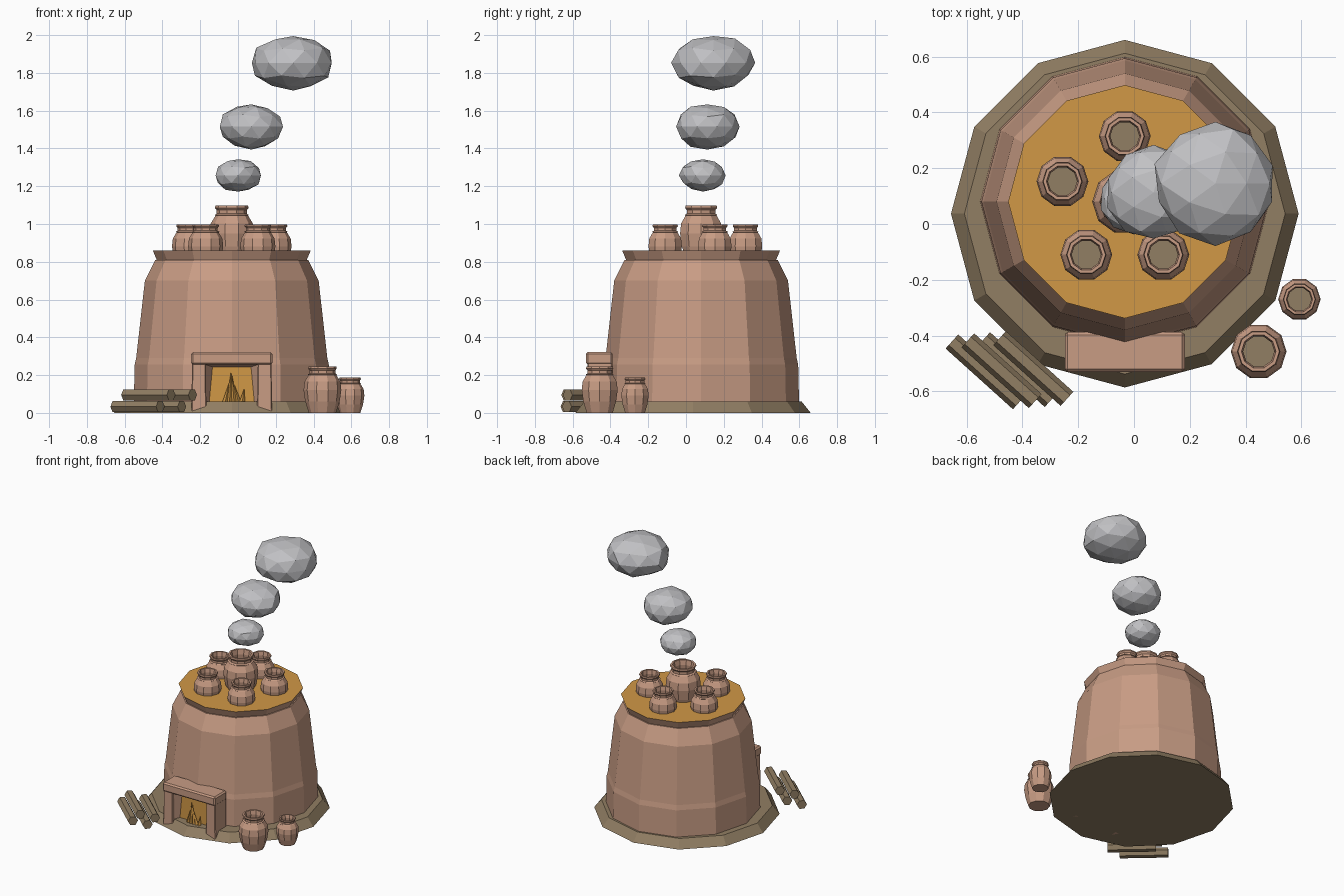
import bpy, bmesh, math, random
from mathutils import Vector, Matrix

random.seed(4)
cube = bpy.data.objects.get("Cube")
if cube:
    bpy.data.objects.remove(cube)


def material(name, *srgb):
    lin = [(c / 255 / 12.92) if c < 11 else ((c / 255 + 0.055) / 1.055) ** 2.4 for c in srgb]
    m = bpy.data.materials.new(name)
    m.use_nodes = True
    m.diffuse_color = (*lin, 1)
    bsdf = m.node_tree.nodes["Principled BSDF"]
    bsdf.inputs["Base Color"].default_value = (*lin, 1)
    bsdf.inputs["Roughness"].default_value = 0.9
    return m


CLAY = material("clay", 200, 156, 132)
OLIVE = material("olive_brown", 145, 126, 99)
AMBER = material("amber", 209, 152, 70)
SMOKE = material("smoke_grey", 193, 193, 196)


def finish(name, bm, *mats, loc=(0, 0, 0)):
    bmesh.ops.recalc_face_normals(bm, faces=bm.faces)
    mesh = bpy.data.meshes.new(name)
    bm.to_mesh(mesh)
    bm.free()
    for m in mats:
        mesh.materials.append(m)
    ob = bpy.data.objects.new(name, mesh)
    ob.location = loc
    bpy.context.collection.objects.link(ob)
    return ob


def lathe(name, profile, sides, loc, *mats, rule=None):
    """Spin (radius, height) points into a capped solid."""
    bm = bmesh.new()
    rings = []
    for r, z in profile:
        rings.append([bm.verts.new((r * math.cos(a), r * math.sin(a), z))
                      for a in (math.tau * i / sides for i in range(sides))])
    for low, high in zip(rings, rings[1:]):
        for i in range(sides):
            j = (i + 1) % sides
            bm.faces.new((low[i], low[j], high[j], high[i]))
    bm.faces.new(rings[0][::-1])
    cap = bm.faces.new(rings[-1])
    if rule:
        cap.material_index = rule
    return finish(name, bm, *mats, loc=loc)


def box(name, lo, hi, mat, bevel=0.0, flare=0.0):
    lo, hi = Vector(lo), Vector(hi)
    bm = bmesh.new()
    bmesh.ops.create_cube(bm, size=1)
    for v in bm.verts:
        if v.co.z < 0:
            v.co.x *= 1 + flare
        v.co = Vector(c * s for c, s in zip(v.co, hi - lo)) + (lo + hi) / 2
    if bevel:
        bmesh.ops.bevel(bm, geom=bm.edges[:], offset=bevel, segments=1, affect='EDGES')
    return finish(name, bm, mat)


# Kiln: ground slab and twelve-sided body with an amber top
CX, CY = -0.033, 0.08
lathe("ground_slab", [(0.623, 0), (0.575, 0.06)], 12, (CX, 0.037, 0), OLIVE)
lathe("kiln_body", [(0.519, 0.03), (0.514, 0.255), (0.506, 0.29), (0.46, 0.70),
                    (0.405, 0.81), (0.397, 0.81), (0.418, 0.86)],
      12, (CX, CY, 0), CLAY, AMBER, rule=1)

# Fire mouth: legs, lintel, splayed reveal, glowing back
for side, name in ((-1, "left_leg"), (1, "right_leg")):
    mid = CX + side * -0.174
    box("hearth_" + ("left_leg" if side < 0 else "right_leg"),
        (mid - 0.036, -0.522, 0), (mid + 0.036, -0.39, 0.27), CLAY, 0.005, 0.12)
box("hearth_lintel", (CX - 0.215, -0.53, 0.255), (CX + 0.215, -0.388, 0.322), CLAY, 0.01)

bm = bmesh.new()
outer = [(-0.14, 0.03), (-0.14, 0.256), (0.14, 0.256), (0.14, 0.03)]
inner = [(-0.122, 0.03), (-0.102, 0.243), (0.102, 0.243), (0.122, 0.03)]
front = [bm.verts.new((x, -0.505, z)) for x, z in outer]
back = [bm.verts.new((x, -0.46, z)) for x, z in inner]
for i in range(3):
    bm.faces.new((front[i], front[i + 1], back[i + 1], back[i]))
bm.faces.new(back).material_index = 1
finish("hearth_opening", bm, CLAY, AMBER, loc=(CX, 0, 0))

# Flames: slim leaning spikes
for x, lean, h in ((-0.035, 0.02, 0.10), (-0.012, 0.008, 0.16), (0.012, -0.01, 0.14),
                   (0.035, -0.02, 0.09), (0.055, 0.01, 0.07)):
    bm = bmesh.new()
    bmesh.ops.create_cone(bm, cap_ends=True, segments=4, radius1=0.016, radius2=0.001, depth=h)
    for v in bm.verts:
        v.co.z += h / 2
        v.co.x += lean * v.co.z / h
    finish("flame", bm, AMBER, loc=(CX + x, -0.485, 0.055))


# Pots: bulging body, necked collar, open mouth with an olive floor
def pot(name, x, y, z, s):
    shape = [(0.072, 0), (0.091, 0.06), (0.1, 0.12), (0.095, 0.165), (0.074, 0.2),
             (0.078, 0.203), (0.068, 0.209), (0.068, 0.225), (0.076, 0.235), (0.074, 0.245),
             (0.062, 0.245), (0.056, 0.215), (0.06, 0.18)]
    lathe(name, [(r * s, h * s) for r, h in shape], 10, (x, y, z), CLAY, OLIVE, rule=1)


pot("top_pot_centre", CX, CY, 0.81, 1.17)
for i in range(5):
    a = math.radians(90 + 72 * i)
    pot("top_pot", CX + 0.235 * math.cos(a), CY + 0.235 * math.sin(a), 0.77, 0.93)
pot("ground_pot_large", 0.447, -0.457, 0, 1.0)
pot("ground_pot_small", 0.593, -0.27, 0, 0.76)

# Log pile: two below, two above
turn = Matrix.Rotation(math.radians(-42), 4, 'Z') @ Matrix.Rotation(math.pi / 2, 4, 'Y')
for i in range(4):
    bm = bmesh.new()
    bmesh.ops.create_cone(bm, cap_ends=True, segments=6, radius1=0.034, radius2=0.034,
                          depth=0.325, matrix=turn)
    finish("log", bm, OLIVE, loc=(-0.532 + 0.057 * i, -0.53 + 0.004 * i, 0.033 + 0.062 * (i % 2)))

# Smoke: three growing faceted puffs
for x, y, z, r, h in ((0, 0.09, 1.257, 0.125, 0.088), (0.07, 0.113, 1.515, 0.173, 0.121),
                      (0.292, 0.145, 1.853, 0.223, 0.149)):
    bm = bmesh.new()
    bmesh.ops.create_icosphere(bm, subdivisions=2, radius=1)
    for v in bm.verts:
        v.co *= random.uniform(0.95, 1.03)
        v.co.z = max(-1, min(1, v.co.z))
        v.co = Vector((v.co.x * r, v.co.y * r, v.co.z * h))
    finish("smoke_puff", bm, SMOKE, loc=(x, y, z))
